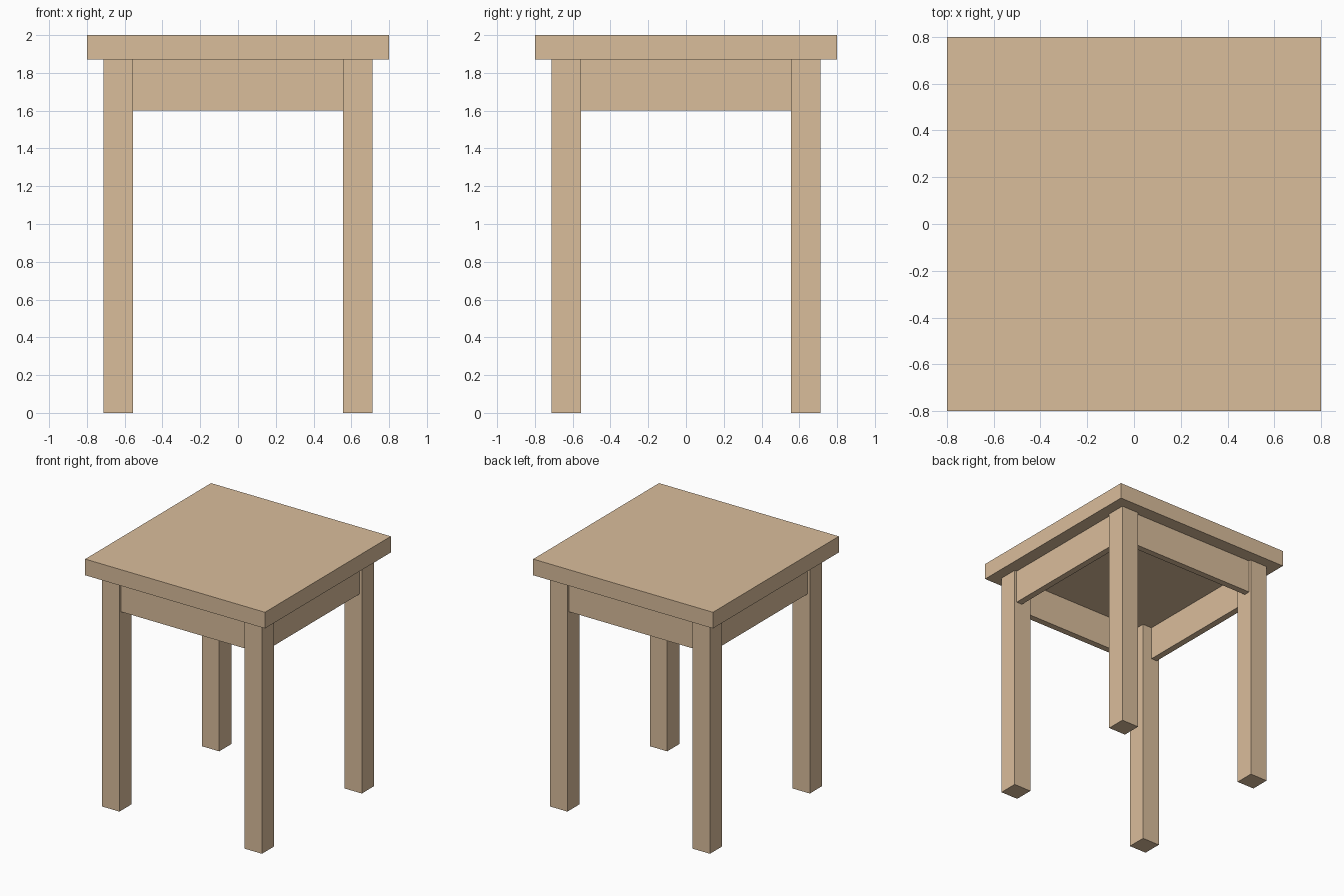
import bpy

if "Cube" in bpy.data.objects:
    bpy.data.objects.remove(bpy.data.objects["Cube"])

wood = bpy.data.materials.new("wood")
wood.diffuse_color = (0.70, 0.51, 0.33, 1)
wood.use_nodes = True
wood.node_tree.nodes["Principled BSDF"].inputs["Base Color"].default_value = wood.diffuse_color


def box(name, lo, hi):
    """Axis-aligned box between two opposite corners."""
    centre = [(a + b) / 2 for a, b in zip(lo, hi)]
    bpy.ops.mesh.primitive_cube_add(size=1, location=centre)
    ob = bpy.context.object
    ob.name = name
    ob.scale = [b - a for a, b in zip(lo, hi)]
    bpy.ops.object.transform_apply(location=False, rotation=False, scale=True)
    ob.data.materials.append(wood)
    return ob


TOP, UNDER, APRON_BOTTOM = 2.0, 1.87, 1.60
LEG_IN, LEG_OUT = 0.557, 0.712
APRON_OUT, APRON_IN = 0.692, 0.64

# Seat board
box("seat", (-0.8, -0.8, UNDER), (0.8, 0.8, TOP))

# Four square legs
for sy, depth in ((-1, "front"), (1, "back")):
    for sx, side in ((-1, "left"), (1, "right")):
        xs = sorted((sx * LEG_IN, sx * LEG_OUT))
        ys = sorted((sy * LEG_IN, sy * LEG_OUT))
        box(f"{depth}_{side}_leg", (xs[0], ys[0], 0), (xs[1], ys[1], UNDER))

# Apron rails between the legs, set slightly in from the leg faces
for s, fb, lr in ((-1, "front", "left"), (1, "back", "right")):
    a, b = sorted((s * APRON_IN, s * APRON_OUT))
    box(f"{fb}_apron", (-LEG_IN, a, APRON_BOTTOM), (LEG_IN, b, UNDER))
    box(f"{lr}_apron", (a, -LEG_IN, APRON_BOTTOM), (b, LEG_IN, UNDER))
